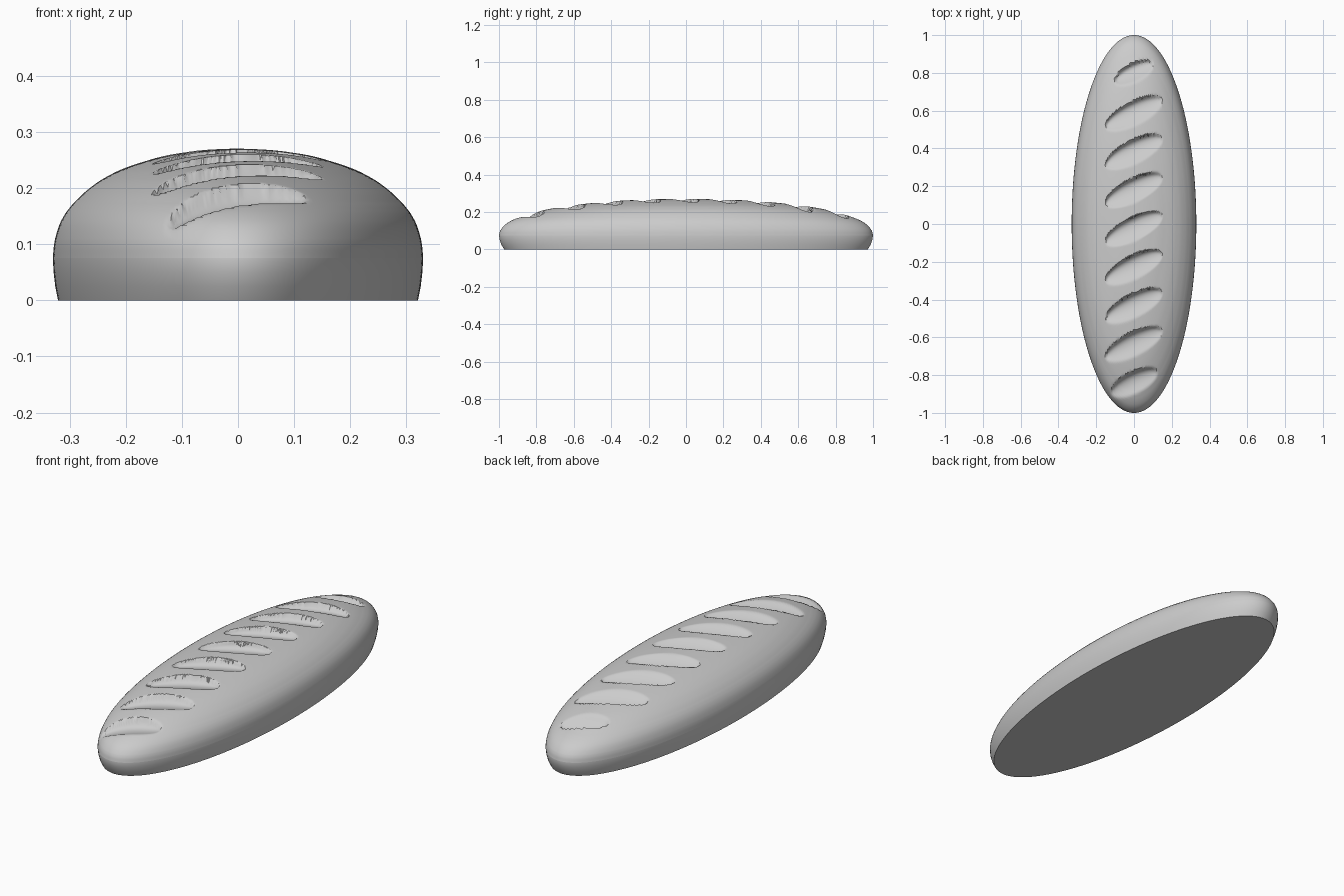
import bpy, bmesh, math

if "Cube" in bpy.data.objects:
    bpy.data.objects.remove(bpy.data.objects["Cube"])

HALF_W, HALF_L = 0.33, 1.0
SEGS, TOP_RINGS = 288, 100

# Crust profile: (fraction of radius, height)
CROWN = [(0, .271), (.2, .268), (.4, .258), (.6, .238), (.7, .223), (.8, .202),
         (.9, .171), (.95, .148), (.98, .122), (.995, .098), (1, .075)]
BASE = [(.996, .05), (.987, .025), (.972, 0)]

# Baker's slashes: (centre y, half length, half width)
SLASHES = [(.80, .11, .048)] + [(.585 - i * .2035, .165, .06) for i in range(7)] + [(-.84, .135, .055)]
TILT = math.radians(27)


def crown_height(r):
    for (r0, z0), (r1, z1) in zip(CROWN, CROWN[1:]):
        if r <= r1:
            t = (r - r0) / (r1 - r0)
            return z0 + (z1 - z0) * t
    return CROWN[-1][1]


def smooth_height(r):
    # average a few samples so the profile is rounded
    k = min(.06, (1 - r) * .5)
    return sum(crown_height(abs(r + k * d)) for d in (-1, -.5, 0, .5, 1)) / 5


def slash_depth(x, y):
    depth = 0
    for cy, length, width in SLASHES:
        u = x * math.cos(TILT) + (y - cy) * math.sin(TILT)
        v = -x * math.sin(TILT) + (y - cy) * math.cos(TILT)
        t = u / length
        if abs(t) >= 1:
            continue
        s = v / (width * math.sqrt(1 - t * t))
        if abs(s) >= 1:
            continue
        # gentle front slope, steep back wall
        f = math.sin(math.pi / 2 * (s + 1) / 1.4) if s < .4 else math.sqrt(max(0, 1 - ((s - .4) / .6) ** 2))
        depth = max(depth, .034 * f * (1 - t * t) ** .5)
    return depth


# Loaf body: elliptical rings from crown to base
bm = bmesh.new()
levels = []
for i in range(1, TOP_RINGS + 1):
    r = math.sin(math.pi / 2 * i / TOP_RINGS) if i > TOP_RINGS * .9 else i / TOP_RINGS * .9877 / .9
    levels.append((r, smooth_height(r)))
levels = sorted(levels, key=lambda p: p[0])
levels = [p for p in levels if p[0] < .9999] + [(1, .075)] + BASE

rings = []
for r, z in levels:
    ring = []
    for j in range(SEGS):
        a = 2 * math.pi * j / SEGS
        x, y = HALF_W * r * math.cos(a), HALF_L * r * math.sin(a)
        cut = slash_depth(x, y) if z > .1 else 0
        ring.append(bm.verts.new((x, y, z - cut)))
    rings.append(ring)
top = bm.verts.new((0, 0, smooth_height(0) - slash_depth(0, 0)))
for j in range(SEGS):
    k = (j + 1) % SEGS
    bm.faces.new((top, rings[0][j], rings[0][k]))
    for a, b in zip(rings, rings[1:]):
        bm.faces.new((a[j], b[j], b[k], a[k]))
bm.faces.new(list(reversed(rings[-1])))
bmesh.ops.recalc_face_normals(bm, faces=bm.faces)

mesh = bpy.data.meshes.new("bread_loaf")
bm.to_mesh(mesh)
bm.free()
loaf = bpy.data.objects.new("bread_loaf", mesh)
bpy.context.collection.objects.link(loaf)
bpy.context.view_layer.objects.active = loaf
loaf.select_set(True)
bpy.ops.object.shade_smooth_by_angle(angle=math.radians(40))
